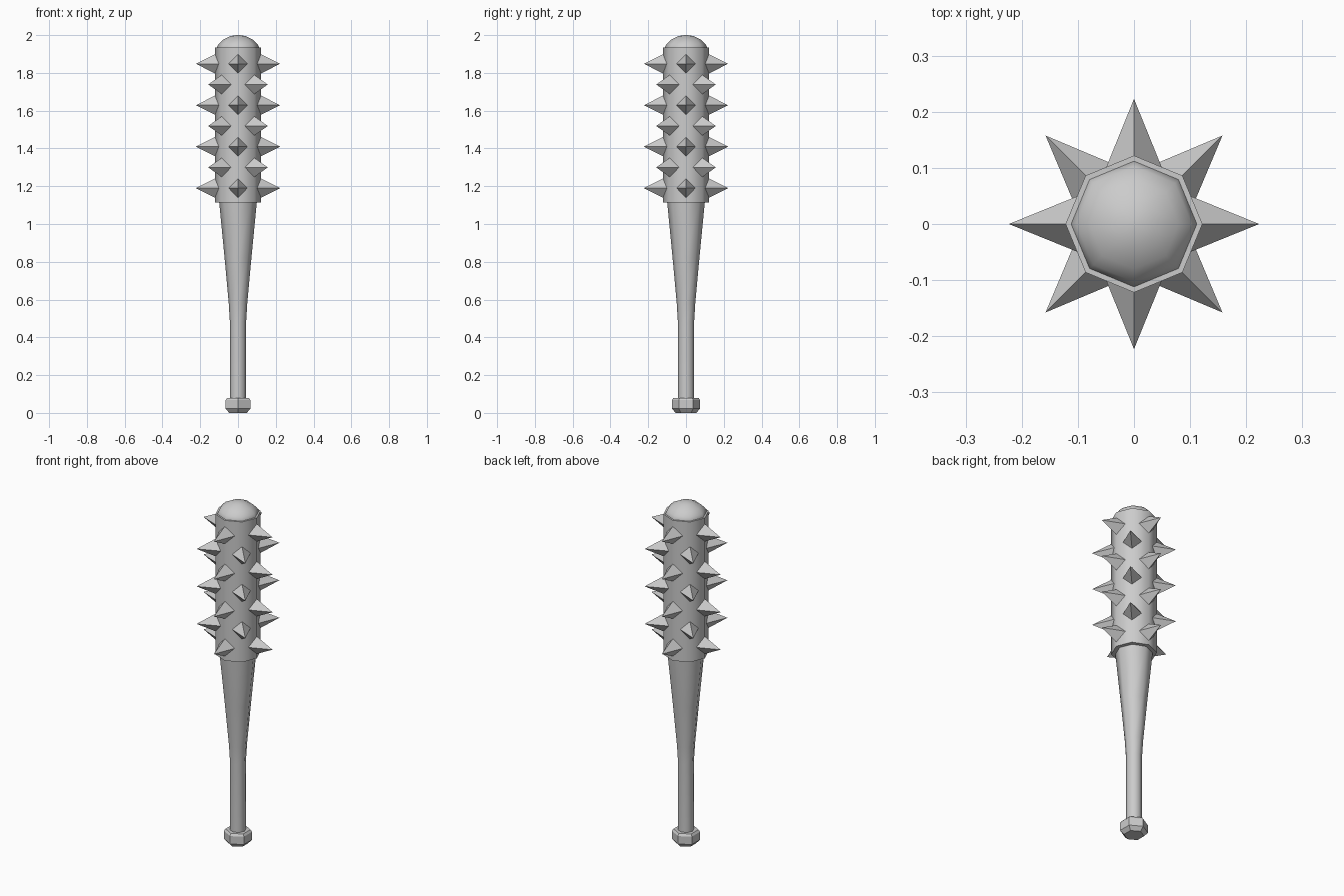
import bpy
from math import sin, cos, pi, radians

if "Cube" in bpy.data.objects:
    bpy.data.objects.remove(bpy.data.objects["Cube"])


def make_object(name, verts, faces, angle=None):
    mesh = bpy.data.meshes.new(name)
    mesh.from_pydata(verts, [], faces)
    obj = bpy.data.objects.new(name, mesh)
    bpy.context.collection.objects.link(obj)
    if angle:
        bpy.ops.object.select_all(action='DESELECT')
        obj.select_set(True)
        bpy.context.view_layer.objects.active = obj
        bpy.ops.object.shade_smooth_by_angle(angle=radians(angle))
    return obj


def lathe(name, profile, sides, start=0.0, angle=None):
    """Revolve (radius, z) points, bottom to top, with capped ends."""
    verts = [(r * cos(start + 2 * pi * i / sides), r * sin(start + 2 * pi * i / sides), z)
             for r, z in profile for i in range(sides)]
    faces = [tuple(reversed(range(sides)))]
    for k in range(len(profile) - 1):
        for i in range(sides):
            j = (i + 1) % sides
            a, b = k * sides, (k + 1) * sides
            faces.append((a + i, a + j, b + j, b + i))
    top = (len(profile) - 1) * sides
    faces.append(tuple(range(top, top + sides)))
    return make_object(name, verts, faces, angle)


# Eight-sided bat: straight grip, flared barrel, domed end
lathe("bat_body", [(0.043, 0.05), (0.043, 0.48), (0.049, 0.58), (0.071, 0.82),
                   (0.1, 1.12), (0.112, 1.3), (0.112, 1.935), (0.103, 1.953),
                   (0.08, 1.975), (0.04, 1.995), (0.01, 2.0)], 8, angle=50)

# Six-sided knob with chamfered rims
lathe("grip_knob", [(0.054, 0.0), (0.075, 0.022), (0.075, 0.068), (0.066, 0.08)],
      6, start=pi / 2)

# Sleeve around the barrel
lathe("sleeve", [(0.122, 1.113), (0.122, 1.934)], 8, angle=50)

# Spikes: four-sided pyramids, alternate rows turned by 45 degrees
verts, faces = [], []
for row in range(7):
    z = 1.19 + row * 0.1097
    for k in range(4):
        a = k * pi / 2 + (row % 2) * pi / 4
        n = len(verts)
        for out, side, up in [(0.223, 0, 0), (0.1, 0.05, 0), (0.1, 0, 0.062),
                              (0.1, -0.05, 0), (0.1, 0, -0.062)]:
            verts.append((out * cos(a) - side * sin(a), out * sin(a) + side * cos(a), z + up))
        faces += [(n, n + 1 + i, n + 1 + (i + 1) % 4) for i in range(4)]
        faces.append((n + 4, n + 3, n + 2, n + 1))
make_object("spikes", verts, faces)
